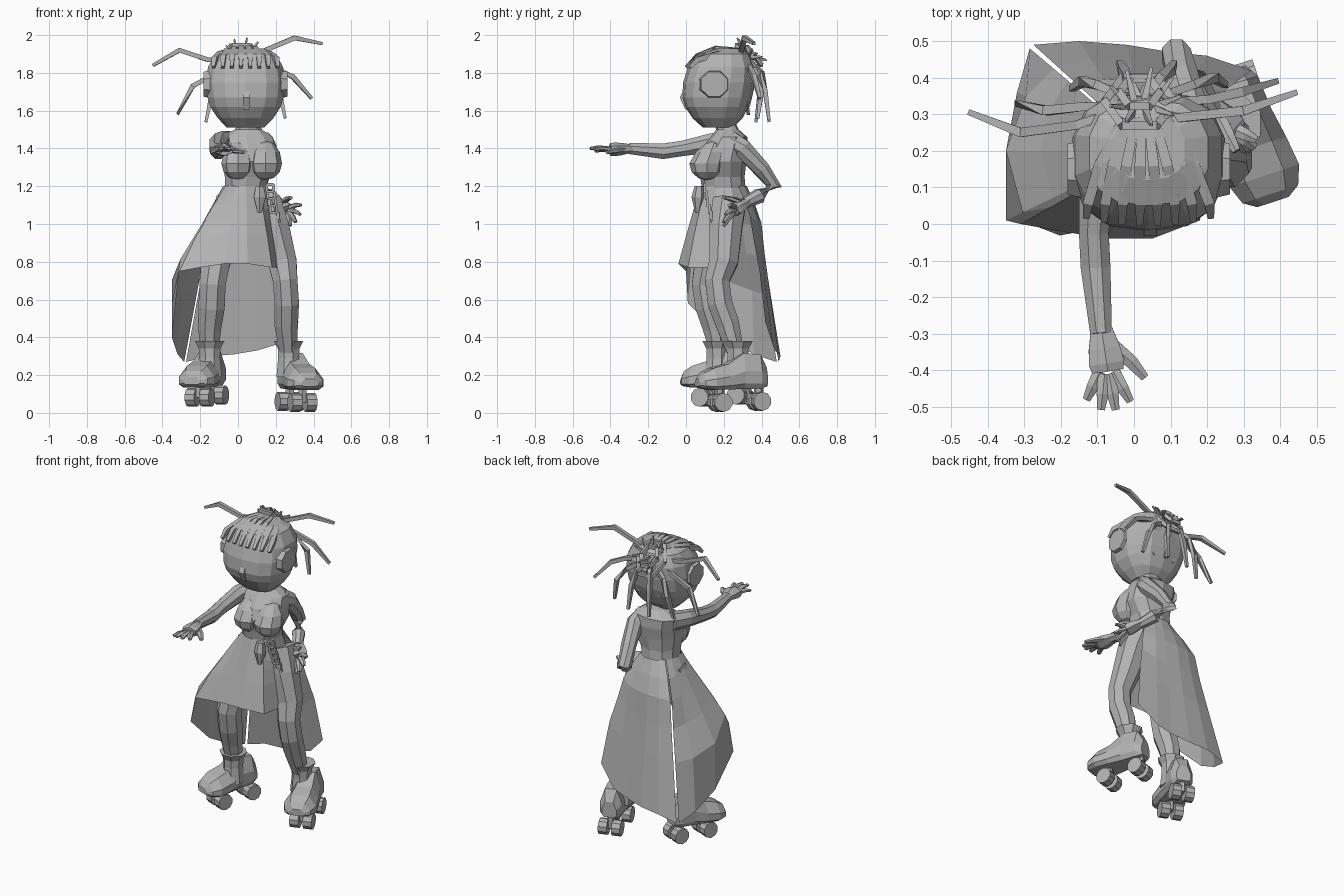
import bpy, bmesh, math
from mathutils import Vector

if "Cube" in bpy.data.objects:
    bpy.data.objects.remove(bpy.data.objects["Cube"])

clay = bpy.data.materials.new("clay_grey")
clay.use_nodes = True
clay.diffuse_color = (0.45, 0.45, 0.45, 1)
clay.node_tree.nodes["Principled BSDF"].inputs["Base Color"].default_value = (0.45, 0.45, 0.45, 1)


def loft(bm, rings, closed=True, caps=True):
    """Bridge a series of equally long point rings."""
    rows = [[bm.verts.new(p) for p in ring] for ring in rings]
    count = len(rows[0])
    for low, high in zip(rows, rows[1:]):
        for i in range(count if closed else count - 1):
            j = (i + 1) % count
            bm.faces.new((low[i], low[j], high[j], high[i]))
    if caps:
        bm.faces.new(rows[0][::-1])
        bm.faces.new(rows[-1])


def tube(bm, points, radii, sides=6, flat=1.0):
    """Sweep a polygon along a path; flat squashes it vertically."""
    pts = [Vector(p) for p in points]
    if not isinstance(radii, (list, tuple)):
        radii = [radii] * len(pts)
    rings = []
    for i, p in enumerate(pts):
        along = (pts[min(i + 1, len(pts) - 1)] - pts[max(i - 1, 0)]).normalized()
        up = Vector((0, 0, 1)) if abs(along.z) < 0.85 else Vector((0, 1, 0))
        side = along.cross(up).normalized()
        up = side.cross(along)
        turn = [math.tau * (k + 0.5) / sides for k in range(sides)]
        rings.append([p + radii[i] * (math.cos(a) * side + flat * math.sin(a) * up) for a in turn])
    loft(bm, rings)


def oval(x, y, z, rx, ry, sides=12, power=1.0):
    """Horizontal ring; power below one makes it boxier."""
    def bend(v):
        return math.copysign(abs(v) ** power, v)
    turn = [math.tau * (k + 0.5) / sides for k in range(sides)]
    return [(x + rx * bend(math.cos(a)), y + ry * bend(math.sin(a)), z) for a in turn]


def finish(name, bm):
    bmesh.ops.recalc_face_normals(bm, faces=bm.faces)
    mesh = bpy.data.meshes.new(name)
    bm.to_mesh(mesh)
    bm.free()
    mesh.materials.append(clay)
    obj = bpy.data.objects.new(name, mesh)
    bpy.context.collection.objects.link(obj)


def tubes(name, jobs, sides=6, flat=1.0):
    bm = bmesh.new()
    for points, radii in jobs:
        tube(bm, points, radii, sides, flat)
    finish(name, bm)


# Head: z, half width, front y, back y
bm = bmesh.new()
head = [(1.51, .1, .09, .25), (1.56, .15, .035, .3), (1.62, .19, -.005, .33), (1.67, .205, -.02, .35),
        (1.75, .213, -.015, .365), (1.83, .203, .01, .365), (1.9, .165, .05, .34), (1.93, .1, .12, .29)]
loft(bm, [oval(.04, (f + b) / 2, z, w, (b - f) / 2, 14, .78) for z, w, f, b in head])
finish("head", bm)
tubes("nose", [([(.045, .01, 1.72), (.045, -.015, 1.67), (.045, .01, 1.61)], [.02, .026, .02])], 4)
tubes("ears", [([(.04 + s * .17, .15, 1.74), (.04 + s * .222, .15, 1.74)], [.088, .075]) for s in (-1, 1)], 8, .95)

# Hair strips over the crown, then down the back of the head
jobs = []
for k in range(8):
    u = k / 3.5 - 1
    jobs.append(([(.04 + .17 * u, .02 * u * u, 1.83), (.04 + .165 * u, .06, 1.89 - .02 * u * u),
                  (.035 + .13 * u, .16, 1.93 - .03 * u * u), (.03 + .06 * u, .29, 1.92)], [.012, .02, .021, .016]))
for k in range(7):
    a = math.pi * (k - 3) / 7
    jobs.append(([(.02 + .05 * math.sin(a), .34, 1.87), (.04 + .17 * math.sin(a), .19 + .17 * math.cos(a), 1.8),
                  (.04 + .17 * math.sin(a), .18 + .15 * math.cos(a), 1.62)], [.015, .026, .012]))
tubes("hair_strips", jobs, 4)

# Bun: tilted hexagonal coils with short spikes
jobs = []
for r, lift in ((.095, 0), (.055, .025)):
    coil = [Vector((.015 + r * math.cos(a), .335 + r * .8 * math.sin(a) + lift,
                    1.865 - r * math.sin(a) + lift)) for a in [math.pi * k / 3 for k in range(7)]]
    jobs += [((p, q), .015) for p, q in zip(coil, coil[1:])]
for k in range(9):
    a = math.tau * k / 9
    c, s = math.cos(a), math.sin(a)
    jobs.append(([(.02 + .03 * c, .32, 1.88), (.03 + .1 * c, .35 + .08 * s, 1.925 - .06 * s)], [.016, .006]))
tubes("hair_bun", jobs, 4)

# Long loose strands
root = (.02, .33, 1.87)
strands = [((-.16, .27, 1.87), (-.31, .25, 1.92), (-.45, .305, 1.84)),
           ((.12, .29, 1.91), (.3, .31, 1.985), (.445, .36, 1.955)),
           ((-.15, .32, 1.78), (-.24, .31, 1.73), (-.32, .33, 1.58)),
           ((.2, .34, 1.82), (.29, .36, 1.78), (.39, .39, 1.665)),
           ((-.1, .38, 1.78), (-.14, .39, 1.68), (-.17, .37, 1.54)),
           ((.16, .38, 1.78), (.22, .4, 1.7), (.25, .38, 1.56)),
           ((-.02, .4, 1.8), (-.03, .42, 1.7), (-.04, .44, 1.54)),
           ((.07, .4, 1.8), (.1, .42, 1.7), (.11, .44, 1.55))]
tubes("hair_strands", [((root,) + s, [.014, .017, .018, .011]) for s in strands], 4)

# Neck and torso: z, centre x, half width, front y, back y
bm = bmesh.new()
torso = [(1.08, .04, .15, .06, .34), (1.19, .04, .115, .085, .315), (1.25, .045, .12, .075, .31),
         (1.33, .06, .148, .055, .32), (1.4, .055, .148, .08, .33), (1.46, .045, .145, .13, .325),
         (1.5, .055, .075, .16, .28), (1.56, .06, .045, .15, .25)]
loft(bm, [oval(x, (f + b) / 2, z, w, (b - f) / 2, 10, .85) for z, x, w, f, b in torso])
finish("torso", bm)
bm = bmesh.new()
for x in (0, .145):
    ball = bmesh.ops.create_uvsphere(bm, u_segments=8, v_segments=6, radius=.088)
    for v in ball["verts"]:
        high = max(v.co.z, 0)
        v.co = Vector((v.co.x + x, v.co.y * 1.05 + .11 + high * .5, v.co.z + high * .4 + 1.32))
finish("bust", bm)

# Skirt: hem points, open over the left leg and split behind
hems = [[(.21, .13, .77), (.18, .01, .77), (.05, -.04, .79), (-.07, -.04, .79), (-.2, -.02, .77),
         (-.31, 0, .75), (-.35, .01, .58), (-.35, .2, .4), (-.32, .36, .31), (-.285, .48, .27)],
        [(-.275, .49, .27), (-.15, .5, .3), (-.02, .49, .31), (.1, .47, .33), (.2, .46, .36), (.32, .42, .48)]]
back_flare = ((0, 0), (.1, .24), (.22, .46), (.4, .56), (.62, .72), (1, 1))
bm = bmesh.new()
for hem in hems:
    rows = []
    for t, trail in back_flare:
        row = []
        for x, y, z in hem:
            a = math.atan2(y - .2, x - .04)
            wx, wy = .04 + .12 * math.cos(a), .2 + .125 * math.sin(a)
            side = min(1, t * (1 + min(.65, 1.6 * (.8 - z))))
            blend = min(max((y - .3) / .17, 0), 1)
            out = side + (trail - side) * blend
            row.append((wx + (x - wx) * out, wy + (y - wy) * out, 1.2 + (z - 1.2) * t))
        rows.append(row)
    loft(bm, rows, closed=False, caps=False)
finish("skirt", bm)

# Arms and legs
tubes("right_arm", [([(-.06, .24, 1.44), (-.1, .14, 1.43), (-.11, -.02, 1.4), (-.105, -.12, 1.385),
                      (-.09, -.3, 1.4)], [.058, .054, .044, .044, .032])], 8)
tubes("left_arm", [([(.13, .24, 1.44), (.155, .3, 1.4), (.135, .4, 1.29), (.115, .465, 1.2),
                     (.165, .39, 1.15), (.215, .31, 1.11)], [.058, .053, .046, .043, .041, .03])], 8)
tubes("left_leg", [([(.14, .23, 1.12), (.185, .21, .98), (.235, .2, .8), (.25, .165, .7), (.258, .18, .58),
                     (.255, .22, .47), (.265, .26, .33)], [.095, .094, .082, .07, .07, .067, .05])], 8)
tubes("right_leg", [([(-.03, .2, 1.12), (-.08, .16, .95), (-.122, .12, .78), (-.135, .1, .68), (-.14, .12, .56),
                      (-.15, .15, .45), (-.15, .17, .33)], [.095, .092, .082, .075, .075, .066, .05])], 8)


# Hands: palm and fingers from a wrist towards finger tips
def hand(name, wrist, palm, tips, thumb):
    wrist, palm, thumb = Vector(wrist), Vector(palm), Vector(thumb)
    reach = palm + (palm - wrist) * .22
    jobs = [([wrist, wrist.lerp(palm, .6), palm, reach], [.032, .05, .056, .05])]
    for tip in map(Vector, tips):
        start = palm + (tip - reach) * .3
        jobs.append(([start, start.lerp(tip, .55) + Vector((0, 0, .006)), tip], [.022, .019, .012]))
    jobs.append(([wrist.lerp(palm, .3), wrist.lerp(thumb, .7), thumb], [.024, .021, .013]))
    tubes(name, jobs, 6, .65)


hand("right_hand", (-.09, -.28, 1.4), (-.075, -.38, 1.395),
     [(-.13, -.48, 1.385), (-.09, -.508, 1.4), (-.05, -.508, 1.4), (-.01, -.485, 1.395)], (.03, -.42, 1.38))
hand("left_hand", (.21, .325, 1.115), (.255, .265, 1.08),
     [(.335, .23, 1.1), (.33, .21, 1.05), (.305, .2, 1.01), (.275, .2, .99)], (.28, .2, 1.14))


# Roller skates: boot, cuff, trucks and wheels along a heel to toe line
def skate(side, heel, toe, ankle, drop):
    heel, toe, ankle = Vector(heel), Vector(toe), Vector(ankle)
    fwd = (toe - heel).normalized()
    across = Vector((-fwd.y, fwd.x, 0)).normalized()
    sections = [(0, .045, .13, .23), (.1, .068, .12, .3), (.35, .075, .12, .31), (.58, .09, .12, .255),
                (.8, .1, .12, .235), (.94, .08, .13, .21), (1, .045, .14, .18)]
    outline = ((-.75, 0), (.75, 0), (1, .15), (1, .5), (.55, 1), (-.55, 1), (-1, .5), (-1, .15))
    bm = bmesh.new()
    loft(bm, [[heel.lerp(toe, t) + across * w * u + Vector((0, 0, low + (high - low) * v))
               for u, v in outline] for t, w, low, high in sections])
    tube(bm, [ankle - Vector((0, 0, .1)), ankle, ankle + Vector((0, 0, .05)), ankle + Vector((0, 0, .09))],
         [.07, .06, .062, .084], 8)
    finish(side + "_boot", bm)
    wheels, trucks = [], []
    for t in (.1, .67):
        spot = heel.lerp(toe, t)
        hub = spot + Vector((0, 0, drop))
        wheels += [([hub + across * s * .014, hub + across * s * .068], .05) for s in (-1, 1)]
        trucks.append(([hub, spot + Vector((0, 0, .15))], .025))
    tubes(side + "_wheels", wheels, 10)
    tubes(side + "_trucks", trucks, 6)


skate("left", (.262, .42, .01), (.38, .06, 0), (.268, .275, .29), .052)
skate("right", (-.115, .32, .03), (-.245, -.015, .01), (-.15, .165, .29), .066)

# Belt charms: hanging cone and chain of links
tubes("belt_cone", [([(.115, .07, 1.2), (.115, .065, 1.14), (.115, .06, 1.06)], [.024, .036, .012])], 6)
jobs = []
for k in range(6):
    z = 1.19 - k * .037
    c = [Vector((.17 + .006 * k + u * .018, .1 + .008 * k, z + v * .019))
         for u, v in ((-1, -1), (1, -1), (1, 1), (-1, 1), (-1, -1))]
    jobs += [((p, q), .01) for p, q in zip(c, c[1:])]
tubes("belt_chain", jobs, 4)
